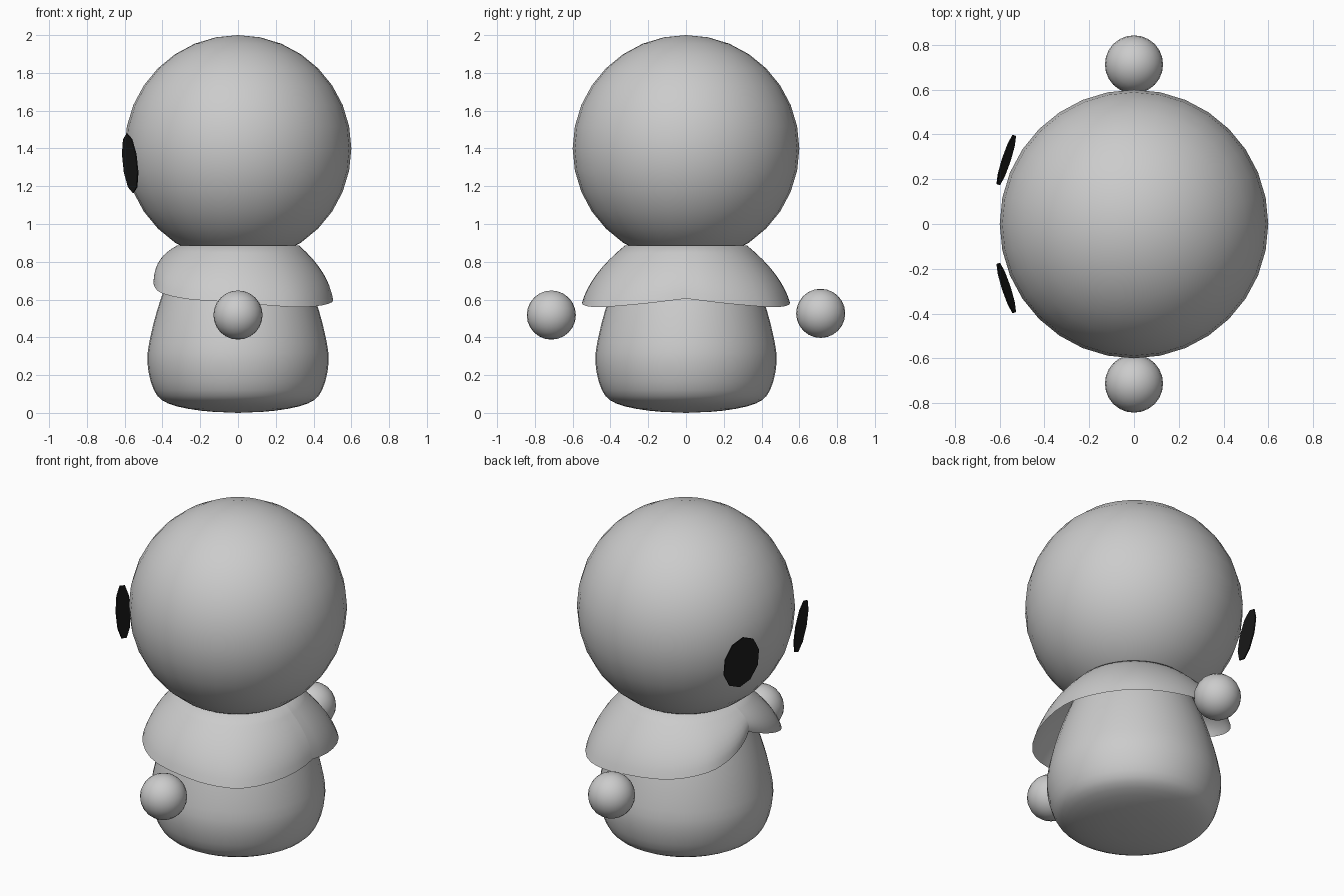
import bpy, bmesh, math
from mathutils import Vector

if "Cube" in bpy.data.objects:
    bpy.data.objects.remove(bpy.data.objects["Cube"])


def material(name, c):
    m = bpy.data.materials.new(name)
    m.diffuse_color = (c, c, c, 1)
    m.use_nodes = True
    m.node_tree.nodes["Principled BSDF"].inputs["Base Color"].default_value = m.diffuse_color
    return m


grey = material("light_grey", 0.6)
black = material("eye_black", 0.012)


def add_object(name, bm, mat, smooth=True):
    bmesh.ops.recalc_face_normals(bm, faces=bm.faces)
    me = bpy.data.meshes.new(name)
    bm.to_mesh(me)
    bm.free()
    ob = bpy.data.objects.new(name, me)
    bpy.context.collection.objects.link(ob)
    me.materials.append(mat)
    for p in me.polygons:
        p.use_smooth = smooth
    return ob


def ball(name, center, radius, seg=32, rings=16):
    bm = bmesh.new()
    bmesh.ops.create_uvsphere(bm, u_segments=seg, v_segments=rings, radius=radius)
    bmesh.ops.translate(bm, verts=bm.verts, vec=Vector(center))
    return add_object(name, bm, grey)


def grid_faces(bm, rows):
    for a, b in zip(rows, rows[1:]):
        for i in range(len(a) - 1):
            bm.faces.new((a[i], a[i + 1], b[i + 1], b[i]))


def spline(points, steps):
    """Smooth curve through the given points."""
    pts = [Vector(p) for p in points]
    pts = [2 * pts[0] - pts[1]] + pts + [2 * pts[-1] - pts[-2]]
    out = []
    for a, b, c, d in zip(pts, pts[1:], pts[2:], pts[3:]):
        for k in range(steps):
            t = k / steps
            out.append(0.5 * (2 * b + (c - a) * t + (2 * a - 5 * b + 4 * c - d) * t * t
                              + (3 * b - a - 3 * c + d) * t ** 3))
    return out + [pts[-2]]


# Head and hands
ball("head", (0, 0, 1.4), 0.6)
ball("right_hand", (0, -0.713, 0.518), 0.13, 24, 12)
ball("left_hand", (0, 0.713, 0.527), 0.13, 24, 12)

# Body: soft bell with a slightly domed underside
profile = spline([(0.0, 0.0, 0), (0.2, 0.012, 0), (0.37, 0.05, 0), (0.445, 0.12, 0),
                  (0.48, 0.27, 0), (0.46, 0.42, 0), (0.41, 0.6, 0),
                  (0.34, 0.78, 0), (0.27, 0.92, 0)], 3)
bm = bmesh.new()
verts = [bm.verts.new((p.x, 0, p.y)) for p in profile]
edges = [bm.edges.new(e) for e in zip(verts, verts[1:])]
bmesh.ops.spin(bm, geom=verts + edges, axis=(0, 0, 1), cent=(0, 0, 0),
               angle=math.tau, steps=40)
bmesh.ops.remove_doubles(bm, verts=bm.verts, dist=0.0005)
add_object("body", bm, grey)

# Cape: flared half with a notch at the face side, mirrored with a crease
hem = spline([(0, 0.5, 0.605), (25, 0.53, 0.578), (52, 0.57, 0.56), (72, 0.562, 0.568),
              (90, 0.55, 0.585), (117, 0.545, 0.6), (138, 0.53, 0.63),
              (151, 0.5, 0.66), (166, 0.46, 0.705), (180, 0.42, 0.75)], 3)
bm = bmesh.new()
rows = []
for j in range(9):
    s = j / 8
    row = []
    for angle, r, z in hem:
        a = math.radians(angle)
        rad = 0.325 + (r - 0.325) * s + 0.14 * s * (1 - s)
        row.append(bm.verts.new((rad * math.cos(a), rad * math.sin(a),
                                 0.885 + (z - 0.885) * s)))
    rows.append(row)
# collar edge tucked under the head
rows.insert(0, [bm.verts.new((v.co.x * 0.88, v.co.y * 0.88, 0.89)) for v in rows[0]])
grid_faces(bm, rows)
cape = add_object("cape", bm, grey)
mirror = cape.modifiers.new("mirror", 'MIRROR')
mirror.use_axis = (False, True, False)
mirror.use_mirror_merge = False

# Eyes: thin oval plates, tilted slightly down
for name, side in (("left_eye", 1), ("right_eye", -1)):
    normal = Vector((-0.95, 0.31 * side, -0.11)).normalized()
    across = Vector((0, 0, 1)).cross(normal).normalized()
    up = normal.cross(across)
    center = Vector((-0.568, 0.285 * side, 1.322))
    bm = bmesh.new()
    rim = []
    for i in range(10):
        a = math.tau * (i + 0.5) / 10
        rim.append(bm.verts.new(center + across * 0.122 * math.cos(a)
                                + up * 0.158 * math.sin(a)))
    face = bm.faces.new(rim)
    top = bmesh.ops.extrude_face_region(bm, geom=[face])["geom"]
    bmesh.ops.translate(bm, verts=[v for v in top if isinstance(v, bmesh.types.BMVert)],
                        vec=normal * 0.006)
    add_object(name, bm, black, smooth=False)
